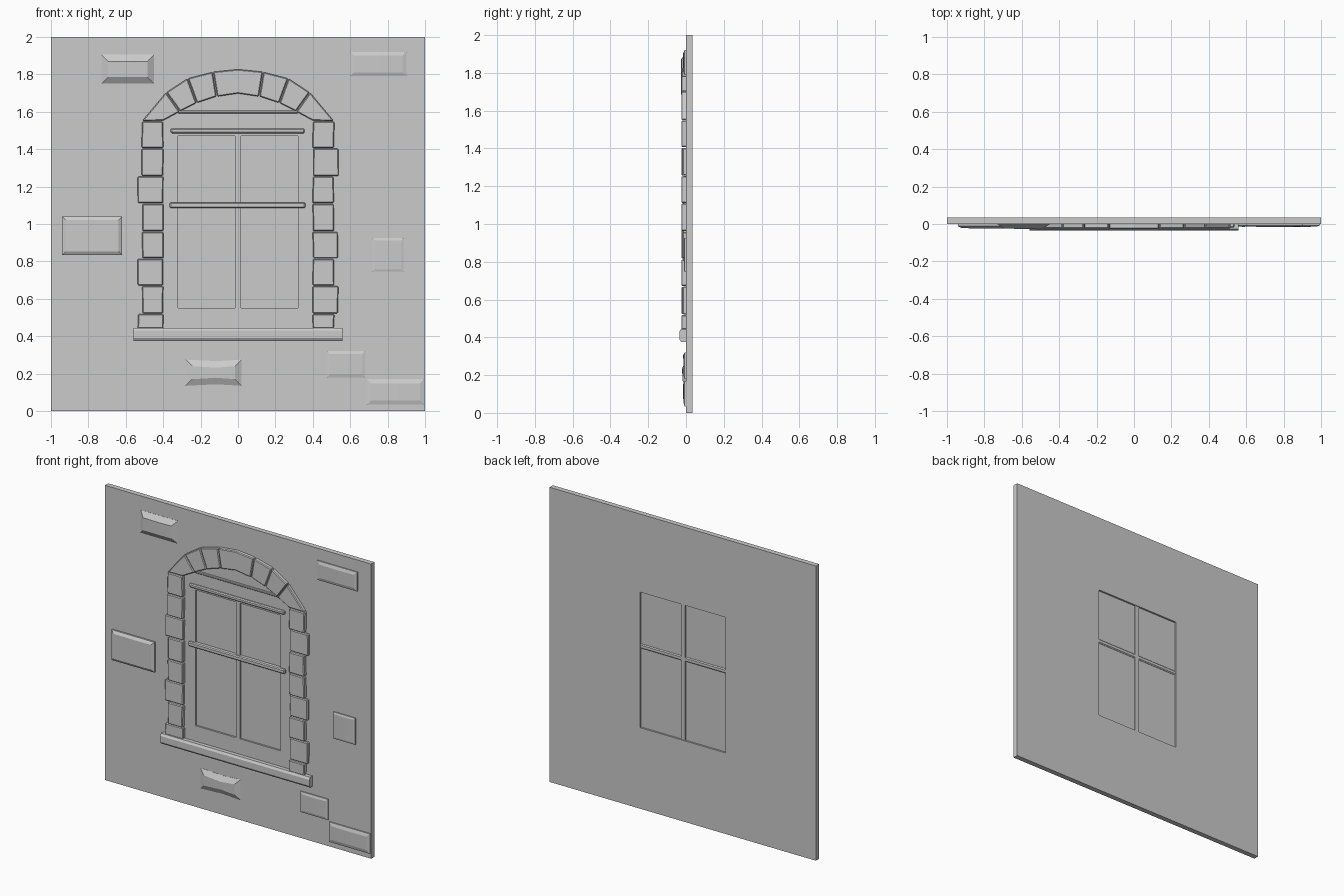
import bpy, bmesh, random
from mathutils import Vector

random.seed(4)
if "Cube" in bpy.data.objects:
    bpy.data.objects.remove(bpy.data.objects["Cube"], do_unlink=True)

grey = bpy.data.materials.new("plain_grey")
grey.use_nodes = True
COLOUR = (0.6, 0.6, 0.6, 1)
grey.diffuse_color = COLOUR
grey.node_tree.nodes["Principled BSDF"].inputs["Base Color"].default_value = COLOUR


def finish(name, bm, bevel=0):
    bmesh.ops.recalc_face_normals(bm, faces=bm.faces)
    mesh = bpy.data.meshes.new(name)
    bm.to_mesh(mesh)
    bm.free()
    mesh.materials.append(grey)
    obj = bpy.data.objects.new(name, mesh)
    bpy.context.collection.objects.link(obj)
    if bevel:
        mod = obj.modifiers.new("soft_edges", 'BEVEL')
        mod.width = bevel
        mod.segments = 1
    return obj


def prism(name, outline, front, back, bevel=0, shrink=0, jitter=0):
    """Extrude an x-z outline between two depths."""
    bm = bmesh.new()
    pts = [Vector(p) for p in outline]
    mid = sum(pts, Vector((0, 0))) / len(pts)
    rings = []
    pts = [p + (mid - p).normalized() * shrink
           + Vector((random.uniform(-jitter, jitter), 0)) for p in pts]
    for y in (front, back):
        rings.append([bm.verts.new((p.x, y, p.y)) for p in pts])
    bm.faces.new(rings[0])
    bm.faces.new(rings[1])
    for i in range(len(pts)):
        j = (i + 1) % len(pts)
        bm.faces.new((rings[0][i], rings[0][j], rings[1][j], rings[1][i]))
    return finish(name, bm, bevel)


def rect(x0, x1, z0, z1):
    return [(x0, z0), (x1, z0), (x1, z1), (x0, z1)]


def box(name, x0, x1, z0, z1, front, back, **kw):
    return prism(name, rect(x0, x1, z0, z1), front, back, **kw)


# Wall slab with a window opening
WALL_BACK = 0.035
bm = bmesh.new()
loops = []
for y in (0, WALL_BACK):
    for outline in (rect(-1, 1, 0, 2), rect(-0.32, 0.32, 0.55, 1.47)):
        loops.append([bm.verts.new((x, y, z)) for x, z in outline])
for a, b in ((0, 1), (2, 3), (0, 2), (1, 3)):
    for i in range(4):
        j = (i + 1) % 4
        bm.faces.new((loops[a][i], loops[a][j], loops[b][j], loops[b][i]))
finish("wall", bm)

# Window pane, glazing bars and rails
box("window_pane", -0.32, 0.32, 0.55, 1.47, 0.012, 0.023)
box("centre_mullion", -0.015, 0.015, 0.55, 1.47, 0.0, 0.03)
box("middle_rail", -0.365, 0.36, 1.085, 1.115, -0.016, 0.03, bevel=0.006)
box("upper_rail", -0.36, 0.355, 1.485, 1.51, -0.014, 0.01, bevel=0.006)
box("arch_rail", -0.32, 0.32, 1.592, 1.606, -0.012, 0.01, bevel=0.003)

# Window sill, a chamfered profile swept along x
profile = [(0.01, 0.375), (-0.025, 0.375), (-0.035, 0.39),
           (-0.035, 0.43), (-0.026, 0.445), (0.01, 0.445)]
bm = bmesh.new()
ends = [[bm.verts.new((x, y, z)) for y, z in profile] for x in (-0.56, 0.56)]
for end in ends:
    bm.faces.new(end)
for i in range(len(profile)):
    j = (i + 1) % len(profile)
    bm.faces.new((ends[0][i], ends[0][j], ends[1][j], ends[1][i]))
finish("window_sill", bm)

# Jamb stones up both sides, some jutting outwards
heights = [0.44, 0.52, 0.67, 0.815, 0.96, 1.11, 1.255, 1.405, 1.55]
jutting = {-1: (0, 2, 5), 1: (1, 3, 6)}
for side, label in ((-1, "right"), (1, "left")):
    for i in range(len(heights) - 1):
        outer = 0.538 if i in jutting[side] else 0.515
        xs = sorted((side * 0.398, side * outer))
        depth = -0.018 if i in jutting[side] else -0.025
        box(f"{label}_jamb_stone_{i + 1}", xs[0], xs[1], heights[i], heights[i + 1],
            depth, 0.01, bevel=0.005, shrink=0.003, jitter=0.003)

# Arch stones: outer and inner joint points, mirrored around the keystone
outer = [(0.135, 1.815), (0.27, 1.78), (0.385, 1.705), (0.515, 1.55)]
inner = [(0.113, 1.68), (0.22, 1.645), (0.31, 1.6), (0.4, 1.55)]


def flip(p, s):
    return (p[0] * s, p[1])


prism("keystone", [flip(inner[0], -1), (0, 1.695), inner[0],
                   outer[0], (0, 1.83), flip(outer[0], -1)],
      -0.026, 0.01, bevel=0.005, shrink=0.003)
for side, label in ((-1, "right"), (1, "left")):
    for i in range(3):
        pts = [inner[i], inner[i + 1], outer[i + 1], outer[i]]
        prism(f"{label}_arch_stone_{i + 1}", [flip(p, side) for p in pts],
              -0.025, 0.01, bevel=0.005, shrink=0.003)


def wall_stone(name, x0, x1, z0, z1, depth, slope, waist=0, rim=0.008):
    """Raised block with sloping edges and a slightly uneven face."""
    bm = bmesh.new()
    rows = []
    for inset, y in ((0, 0.004), (0, -rim), (slope, -depth)):
        ring = []
        for z, s in ((z0, 1), (z1, -1)):
            line = []
            for t in (0, 0.55, 1):
                x = x0 + inset + (x1 - x0 - 2 * inset) * t
                middle = t not in (0, 1)
                pinch = waist * s if middle else 0
                lift = 0.003 if middle and inset and s < 0 else 0
                line.append(bm.verts.new((x, y - lift, z + s * inset + pinch)))
            ring += line if s > 0 else line[::-1]
        rows.append(ring)
    for a, b in zip(rows, rows[1:]):
        for i in range(6):
            j = (i + 1) % 6
            bm.faces.new((a[i], a[j], b[j], b[i]))
    top = rows[-1]
    bm.faces.new((top[0], top[1], top[4], top[5]))
    bm.faces.new((top[1], top[2], top[3], top[4]))
    finish(name, bm)


# Scattered stones showing through the plaster
wall_stone("upper_right_wall_stone", -0.73, -0.45, 1.75, 1.905, 0.024, 0.035, rim=0.001)
wall_stone("upper_left_wall_stone", 0.6, 0.9, 1.79, 1.92, 0.014, 0.02)
wall_stone("middle_right_wall_stone", -0.94, -0.62, 0.835, 1.04, 0.022, 0.018, rim=0.012)
wall_stone("middle_left_wall_stone", 0.72, 0.885, 0.745, 0.925, 0.011, 0.012)
wall_stone("lower_middle_wall_stone", -0.28, 0.02, 0.135, 0.275, 0.018, 0.035, 0.008, 0.001)
wall_stone("lower_left_wall_stone", 0.475, 0.68, 0.18, 0.32, 0.012, 0.015)
wall_stone("corner_wall_stone", 0.69, 0.995, 0.035, 0.17, 0.014, 0.022)
